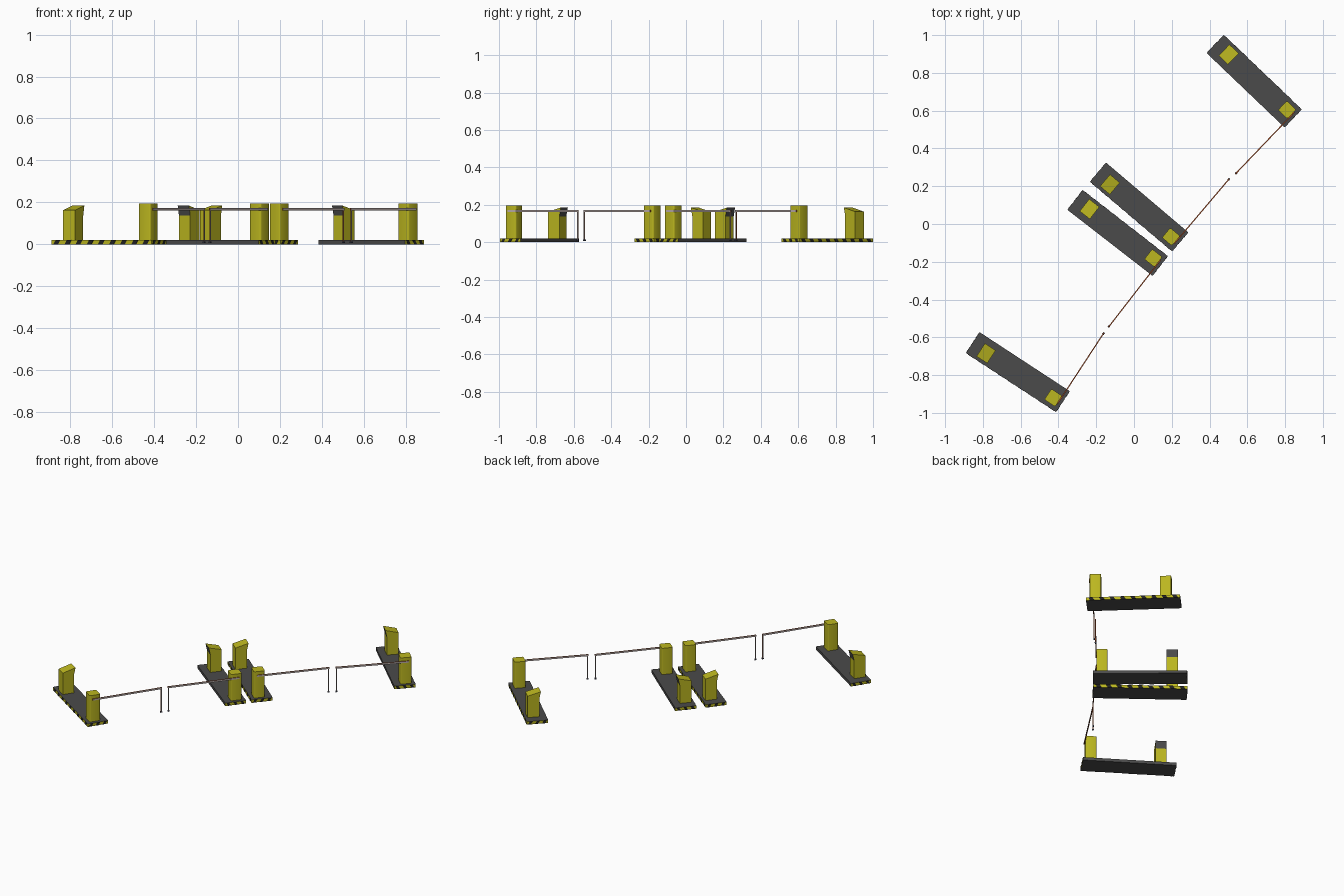
import bpy, bmesh, math
from mathutils import Vector, Matrix

if "Cube" in bpy.data.objects:
    bpy.data.objects.remove(bpy.data.objects["Cube"])


def material(name, rgb):
    m = bpy.data.materials.new(name)
    m.diffuse_color = (*rgb, 1)
    m.use_nodes = True
    m.node_tree.nodes["Principled BSDF"].inputs["Base Color"].default_value = m.diffuse_color
    return m


YELLOW = material("yellow paint", (0.50, 0.47, 0.014))
GREY = material("dark grey", (0.07, 0.07, 0.07))
BLACK = material("black stripe", (0.015, 0.015, 0.015))
RED = material("red orange", (0.42, 0.09, 0.025))
PINK = material("arm pale pink grey", (0.50, 0.42, 0.40))
FOOT = material("foot blue grey", (0.05, 0.06, 0.10))

L, W, H = 0.285, 0.066, 0.02      # island half length, half width, height


def finish(bm, name, mats, frame, smooth=False):
    bmesh.ops.transform(bm, matrix=frame, verts=bm.verts)
    bmesh.ops.recalc_face_normals(bm, faces=bm.faces)
    me = bpy.data.meshes.new(name)
    bm.to_mesh(me)
    bm.free()
    for m in mats:
        me.materials.append(m)
    ob = bpy.data.objects.new(name, me)
    bpy.context.collection.objects.link(ob)
    if smooth:
        for p in me.polygons:
            p.use_smooth = True
        me.set_sharp_from_angle(angle=math.radians(40))
    return ob


def prism(bm, profile, offset, mat=0):
    """Extrude a closed polygon of 3D points by an offset vector."""
    off = Vector(offset)
    a = [bm.verts.new(p) for p in profile]
    b = [bm.verts.new(Vector(p) + off) for p in profile]
    n = len(a)
    faces = [bm.faces.new(a), bm.faces.new(b[::-1])]
    faces += [bm.faces.new((a[i], a[(i + 1) % n], b[(i + 1) % n], b[i])) for i in range(n)]
    for f in faces:
        f.material_index = mat
    return faces


def box(bm, lo, hi, mat=0):
    (x0, y0, z0), (x1, y1, z1) = lo, hi
    return prism(bm, [(x0, y0, z0), (x1, y0, z0), (x1, y1, z0), (x0, y1, z0)],
                 (0, 0, z1 - z0), mat)


def island(frame, tag):
    # kerb: plain grey on the lane side, yellow on the other three sides
    bm = bmesh.new()
    for f in box(bm, (-L, -W, 0), (L, W, H), 0):
        c = f.calc_center_median()
        if c.y < -W * 0.9 or abs(c.x) > L * 0.9:
            f.material_index = 1
    finish(bm, "island_" + tag, [GREY, YELLOW], frame)
    # slanted black hazard stripes as thin plates
    bm = bmesh.new()
    lean, t = 0.006, 0.0012
    for i in range(9):
        x = -L + (i + 0.5) * 2 * L / 9
        prism(bm, [(x - 0.013 - lean, -W, 0), (x + 0.013 - lean, -W, 0),
                   (x + 0.013 + lean, -W, H), (x - 0.013 + lean, -W, H)], (0, -t, 0))
    for s in (-1, 1):
        for i in range(3):
            y = -W + (i + 0.5) * 2 * W / 3
            prism(bm, [(s * L, y - 0.009 - lean, 0), (s * L, y + 0.009 - lean, 0),
                       (s * L, y + 0.009 + lean, H), (s * L, y - 0.009 + lean, H)], (s * t, 0, 0))
    finish(bm, "hazard_stripes_" + tag, [BLACK], frame)


def ticket_machine(frame, tag):
    # body with a slanted overhanging head and a dark screen facing the lane
    bm = bmesh.new()
    side = [(-0.050, H), (0.022, H), (0.022, 0.138), (0.032, 0.185), (-0.050, 0.163)]
    prism(bm, [(-0.229, w, z) for w, z in side], (0.068, 0, 0))
    for f in bm.faces:
        c = f.calc_center_median()
        if c.y > 0.024 and c.z > 0.14:
            f.material_index = 1
    finish(bm, "ticket_machine_" + tag, [YELLOW, GREY], frame)


def gate_post(frame, tag):
    # square housing with small rounded corners
    bm = bmesh.new()
    h, r = 0.034, 0.008
    pts = []
    for q, (sx, sy) in enumerate([(1, 1), (-1, 1), (-1, -1), (1, -1)]):
        for k in range(4):
            a = math.radians(90 * q + 30 * k)
            pts.append((0.231 + sx * (h - r) + r * math.cos(a),
                        -0.011 + sy * (h - r) + r * math.sin(a), H))
    prism(bm, pts, (0, 0, 0.195 - H))
    finish(bm, "gate_post_" + tag, [YELLOW], frame, smooth=True)


def two_tone(bm):
    """Pale on the two broad faces, red on the narrow ones."""
    bm.normal_update()
    for f in bm.faces:
        f.material_index = 1 if abs(f.normal.x) > 0.5 else 0


def barrier(frame, tag):
    # thin arm across the lane
    bm = bmesh.new()
    box(bm, (0.2645, -0.028, 0.162), (0.2705, 0.424, 0.173))
    two_tone(bm)
    finish(bm, "barrier_arm_" + tag, [RED, PINK], frame)
    # hanging support leg at the tip
    bm = bmesh.new()
    box(bm, (0.265, 0.4165, 0.012), (0.270, 0.4225, 0.162))
    two_tone(bm)
    finish(bm, "support_leg_" + tag, [RED, PINK], frame)
    bm = bmesh.new()
    box(bm, (0.2625, 0.414, 0.006), (0.2725, 0.425, 0.013))
    finish(bm, "leg_foot_" + tag, [FOOT], frame)


# centre x, centre y, heading in degrees, lane side
for i, (x, y, ang, side) in enumerate([(0.636, 0.756, -43.7, -1),
                                       (0.027, 0.09, -40.3, 1),
                                       (-0.087, -0.0475, -37.8, -1),
                                       (-0.615, -0.784, -33.2, 1)]):
    frame = (Matrix.Translation((x, y, 0)) @ Matrix.Rotation(math.radians(ang), 4, 'Z')
             @ Matrix.Diagonal((1, side, 1, 1)))
    for part in (island, ticket_machine, gate_post, barrier):
        part(frame, str(i + 1))
